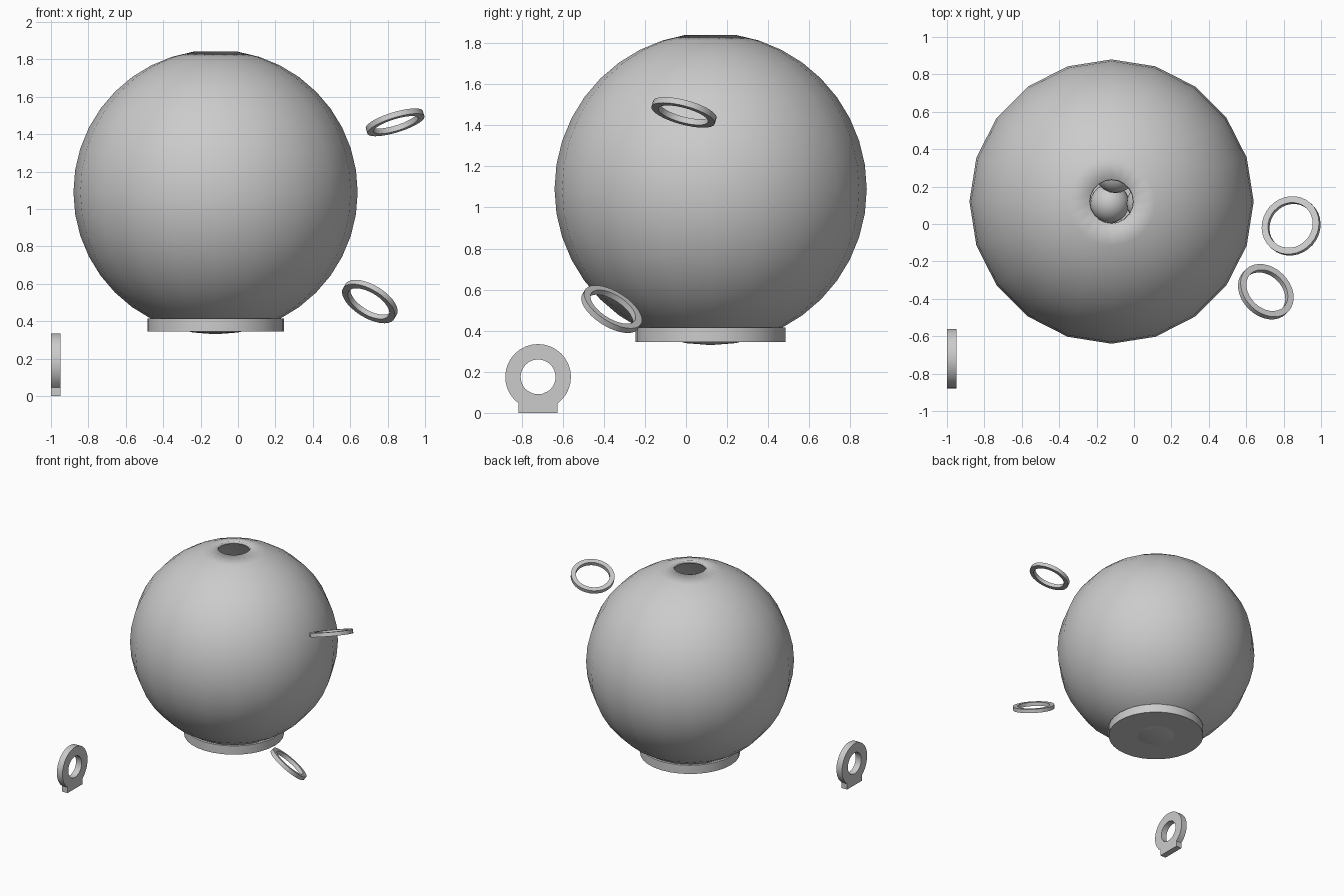
import bpy, bmesh, math
from mathutils import Vector, Matrix

if "Cube" in bpy.data.objects:
    bpy.data.objects.remove(bpy.data.objects["Cube"])

CX, CY, CZ, R = -0.12, 0.12, 1.09, 0.76


def finish(bm, name, loc=(0, 0, 0), normal=(0, 0, 1), angle=35):
    """Turn a bmesh into a placed, smooth-by-angle object."""
    bmesh.ops.recalc_face_normals(bm, faces=bm.faces)
    mesh = bpy.data.meshes.new(name)
    bm.to_mesh(mesh)
    bm.free()
    ob = bpy.data.objects.new(name, mesh)
    bpy.context.collection.objects.link(ob)
    ob.rotation_mode = 'QUATERNION'
    ob.rotation_quaternion = Vector(normal).to_track_quat('Z', 'Y')
    ob.location = loc
    bpy.ops.object.select_all(action='DESELECT')
    ob.select_set(True)
    bpy.context.view_layer.objects.active = ob
    bpy.ops.object.shade_smooth_by_angle(angle=math.radians(angle))
    return ob


def band(outer, inner, name, loc, normal, depth):
    """Solid between two matching closed outlines, extruded both ways."""
    bm = bmesh.new()
    n = len(outer)
    loops = [[bm.verts.new((x, y, z)) for x, y in pts]
             for pts, z in ((outer, -depth / 2), (outer, depth / 2),
                            (inner, depth / 2), (inner, -depth / 2))]
    for a, b in zip(loops, loops[1:] + loops[:1]):
        for i in range(n):
            j = (i + 1) % n
            bm.faces.new((a[i], a[j], b[j], b[i]))
    return finish(bm, name, loc, normal)


def circle(r, n=32):
    return [(r * math.cos(2 * math.pi * i / n), r * math.sin(2 * math.pi * i / n))
            for i in range(n)]


# Round bowl: 20 x 20 sphere with its top cap removed and a thin wall
bm = bmesh.new()
bmesh.ops.create_uvsphere(bm, u_segments=20, v_segments=20, radius=R)
bmesh.ops.delete(bm, geom=[max(bm.verts, key=lambda v: v.co.z)], context='VERTS')
bowl = finish(bm, "bowl", (CX, CY, CZ), angle=40)
wall = bowl.modifiers.new("wall", 'SOLIDIFY')
wall.thickness = 0.02
wall.offset = -1

# Flat round base under the bowl
bm = bmesh.new()
bmesh.ops.create_cone(bm, cap_ends=True, segments=32, radius1=0.365, radius2=0.365, depth=0.07)
finish(bm, "base", (CX, CY, 0.38))

# Balls seen through the opening
for i, (x, y, z) in enumerate([(-0.13, 0.11, 0.46), (-0.10, 0.27, 0.60), (0.065, 0.11, 0.58)]):
    bm = bmesh.new()
    bmesh.ops.create_uvsphere(bm, u_segments=20, v_segments=12, radius=0.105)
    finish(bm, f"ball_{i + 1}", (x, y, z))

# Two loose tilted rings
band(circle(0.16), circle(0.125), "upper_ring", (0.84, -0.01, 1.463), (-0.285, 0.25, 0.925), 0.03)
band(circle(0.16), circle(0.125), "lower_ring", (0.705, -0.362, 0.505), (0.46, 0.47, 0.755), 0.03)

# Upright ring plate with a square foot at its bottom edge
RO, RI, HALF, ZC = 0.16, 0.085, 0.095, 0.175
edge = math.asin(HALF / RO)
outer, inner = [], []
N = 26
for i in range(N + 1):
    a = -math.pi / 2 + edge + (2 * math.pi - 2 * edge) * i / N
    outer.append((RO * math.cos(a), RO * math.sin(a)))
    inner.append((RI * math.cos(a), RI * math.sin(a)))
for s in (-1, 1):
    a = -math.pi / 2 + s * edge / 3
    outer.append((s * HALF, -ZC))
    inner.append((RI * math.cos(a), RI * math.sin(a)))
plate = band(outer, inner, "ring_plate", (0, 0, 0), (0, 0, 1), 0.05)
# local x -> world y, local y -> world z, local z -> world x
plate.data.transform(Matrix(((0, 0, 1, 0), (1, 0, 0, 0), (0, 1, 0, 0), (0, 0, 0, 1))))
plate.location = (-0.975, -0.72, ZC)
